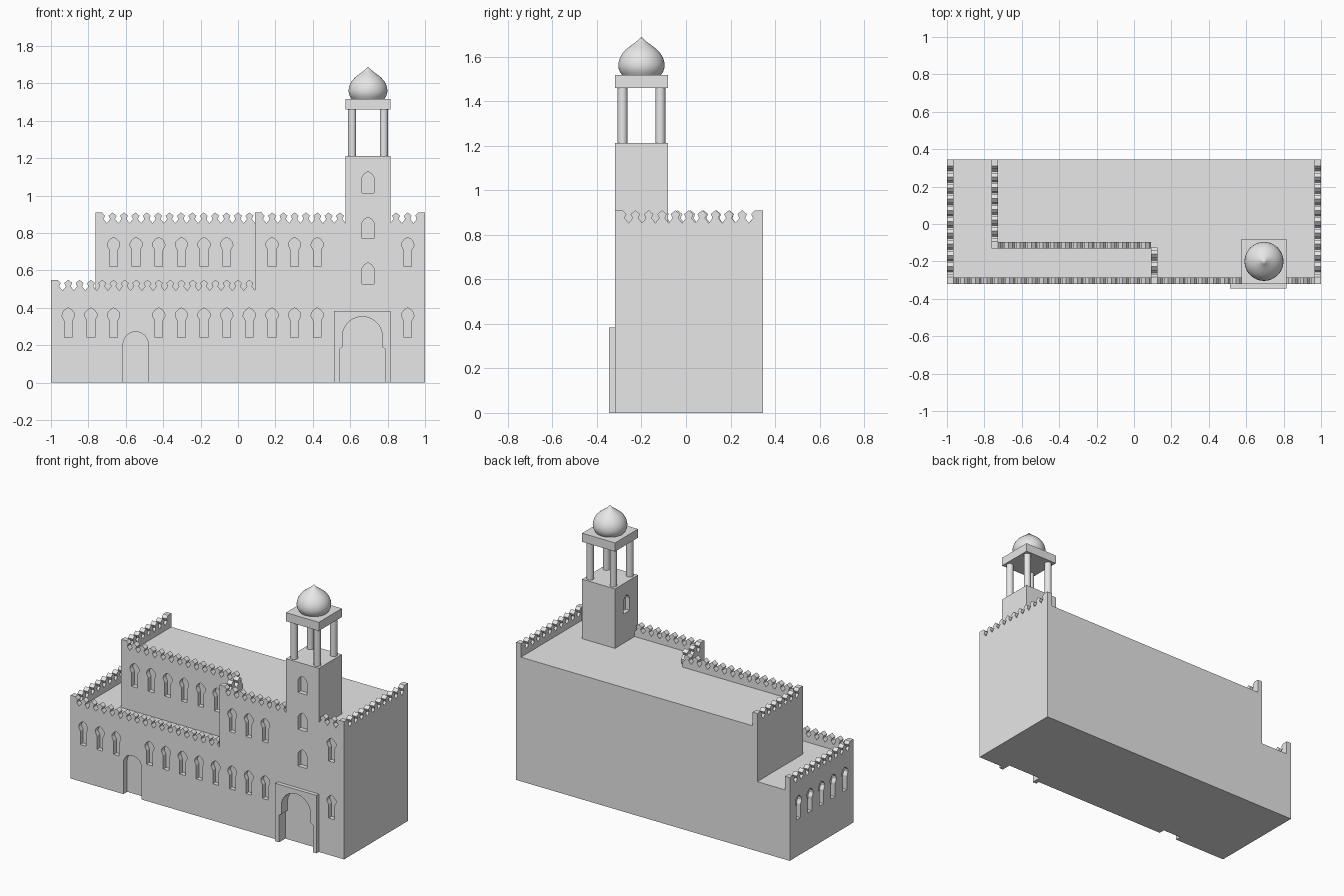
import bpy, bmesh, math
from mathutils import Vector

if "Cube" in bpy.data.objects:
    bpy.data.objects.remove(bpy.data.objects["Cube"])

stone = bpy.data.materials.new("pale_stone")
stone.diffuse_color = (0.8, 0.8, 0.8, 1)
stone.use_nodes = True
stone.node_tree.nodes["Principled BSDF"].inputs["Base Color"].default_value = stone.diffuse_color

FRONT, BACK, MID = -0.32, 0.345, -0.13   # wall planes in y
STEP = 0.0605                            # merlon spacing, windows use twice this
LOW, HIGH = 0.46, 0.82                   # roof levels
TX, TY = 0.695, -0.2                     # tower centre


def finish(bm, name):
    bmesh.ops.recalc_face_normals(bm, faces=bm.faces)
    me = bpy.data.meshes.new(name)
    bm.to_mesh(me)
    bm.free()
    me.materials.append(stone)
    ob = bpy.data.objects.new(name, me)
    bpy.context.collection.objects.link(ob)
    return ob


def add_prism(bm, pts, offset):
    f = bm.faces.new([bm.verts.new(p) for p in pts])
    r = bmesh.ops.extrude_face_region(bm, geom=[f], use_keep_orig=True)
    vs = [v for v in r["geom"] if isinstance(v, bmesh.types.BMVert)]
    bmesh.ops.translate(bm, verts=vs, vec=Vector(offset))


def prism(name, pts, offset):
    bm = bmesh.new()
    add_prism(bm, pts, offset)
    return finish(bm, name)


def box(name, x0, x1, y0, y1, z0, z1):
    return prism(name, [(x0, y0, z0), (x1, y0, z0), (x1, y1, z0), (x0, y1, z0)], (0, 0, z1 - z0))


def lathe(name, profile, x, y, n):
    bm = bmesh.new()
    vs = [bm.verts.new((r, 0, z)) for r, z in profile]
    es = [bm.edges.new(p) for p in zip(vs, vs[1:])]
    bmesh.ops.spin(bm, geom=vs + es, cent=(0, 0, 0), axis=(0, 0, 1), angle=2 * math.pi, steps=n)
    bmesh.ops.remove_doubles(bm, verts=bm.verts, dist=1e-5)
    bmesh.ops.translate(bm, verts=bm.verts, vec=(x, y, 0))
    ob = finish(bm, name)
    bpy.ops.object.select_all(action='DESELECT')
    ob.select_set(True)
    bpy.context.view_layer.objects.active = ob
    bpy.ops.object.shade_smooth_by_angle(angle=math.radians(40))
    return ob


def mirrored(half):
    """Right half outline from bottom to top, completed on the left."""
    return half + [(-u, z) for u, z in reversed(half) if u > 1e-6]


def arch(w, spring, rise, bottom=0.0, n=10):
    arc = [(w * math.cos(t), spring + rise * math.sin(t))
           for t in (math.pi / 2 * i / n for i in range(n))]
    return [(w, bottom)] + arc + [(0, spring + rise)]


# main masses
low_block = box("lower_storey", -1, 1, FRONT, BACK, 0, LOW)
high_block = prism("upper_storey", [(x, y, LOW) for x, y in (
    (-0.763, MID), (0.09, MID), (0.09, FRONT), (1, FRONT), (1, BACK), (-0.763, BACK))],
    (0, 0, HIGH - LOW))
tower = box("tower_shaft", TX - 0.12, TX + 0.12, TY - 0.12, TY + 0.12, HIGH, 1.213)
portal = box("portal_frame", 0.513, 0.815, -0.345, FRONT, 0, 0.383)

# openings, cut as recesses
keyhole = mirrored([(0.021, 0), (0.021, 0.09), (0.033, 0.113), (0.031, 0.13),
                    (0.018, 0.146), (0, 0.157)])
tower_win = mirrored([(0.033, 0), (0.033, 0.075), (0.03, 0.09), (0.018, 0.104), (0, 0.115)])
door = mirrored(arch(0.067, 0.205, 0.067, -0.02))
gate = mirrored([(0.123, -0.02), (0.123, 0.18), (0.107, 0.19)] + arch(0.107, 0.246, 0.107, 0.21))
cut = bmesh.new()


def cut_front(shape, x, z, wall, depth, out=0.02):
    add_prism(cut, [(x + u, wall - out, z + w) for u, w in shape], (0, depth + out, 0))


def cut_left(shape, y, z, wall, depth=0.03):
    add_prism(cut, [(wall - 0.02, y + u, z + w) for u, w in shape], (depth + 0.02, 0, 0))


for k in range(16):
    x = -0.9075 + 2 * STEP * k
    if k not in (3, 12, 13, 14):
        cut_front(keyhole, x, 0.243, FRONT, 0.03)
    if 2 <= k <= 7:
        cut_front(keyhole, x, 0.62, MID, 0.03)
    if k in (9, 10, 11, 15):
        cut_front(keyhole, x, 0.62, FRONT, 0.03)
for k in range(-2, 3):
    cut_left(keyhole, 0.0125 + 2 * STEP * k, 0.243, -1)
for z in (0.527, 0.77, 1.013):
    cut_front(tower_win, TX, z, FRONT, 0.03)
cut_left(tower_win, TY, 1.013, TX - 0.12)
cut_front(door, -0.547, 0, FRONT, 0.04)
cut_front(gate, 0.665, 0, FRONT, 0.04, 0.05)
cutter = finish(cut, "opening_cutter")
cutter.hide_render = True
for ob in (low_block, high_block, tower, portal):
    m = ob.modifiers.new("openings", 'BOOLEAN')
    m.operation, m.solver, m.object = 'DIFFERENCE', 'EXACT', cutter
    bpy.context.view_layer.objects.active = ob
    bpy.ops.object.modifier_apply(modifier=m.name)
bpy.data.objects.remove(cutter)


# battlements: a wall with pointed merlons and optional solid end posts
def parapet(name, axis, a, b, fixed, thick, roof, post_a=True, post_b=True):
    first = a + (0.0925 if post_a else STEP / 2)
    last = b - (0.0925 if post_b else STEP / 2)
    n = max(1, round((last - first) / STEP))
    step = (last - first) / n
    pts = [(a, 0)]
    if post_a:
        pts += [(a, 0.09), (a + 0.036, 0.09), (a + 0.052, 0.073), (a + 0.044, 0.055)]
    for i in range(n + 1):
        c = first + i * step
        pts += [(c - step / 2, 0.033), (c - 0.013, 0.055), (c - 0.021, 0.073), (c, 0.09),
                (c + 0.021, 0.073), (c + 0.013, 0.055)]
    pts.append((last + step / 2, 0.033))
    if post_b:
        pts += [(b - 0.044, 0.055), (b - 0.052, 0.073), (b - 0.036, 0.09), (b, 0.09)]
    pts.append((b, 0))
    if axis == 'x':
        prism(name, [(u, fixed, roof + z) for u, z in pts], (0, thick, 0))
    else:
        prism(name, [(fixed, u, roof + z) for u, z in pts], (thick, 0, 0))


T = 0.035
parapet("low_front_parapet", 'x', -1, 0.091, FRONT, T, LOW, True, False)
parapet("low_left_parapet", 'y', FRONT, BACK, -1, T, LOW)
parapet("mid_front_parapet", 'x', -0.763, 0.091, MID, T, HIGH, True, False)
parapet("mid_left_parapet", 'y', MID, BACK, -0.763, T, HIGH)
parapet("step_parapet", 'y', FRONT, MID, 0.09, T, HIGH, True, False)
parapet("high_front_parapet", 'x', 0.09, 0.575, FRONT, T, HIGH, True, False)
parapet("corner_front_parapet", 'x', 0.815, 1, FRONT, T, HIGH, False, True)
parapet("high_right_parapet", 'y', FRONT, BACK, 1, -T, HIGH)

# open lantern with four columns, slab and onion dome
for sx in (-1, 1):
    for sy in (-1, 1):
        lathe("lantern_column", [(0, 1.213), (0.022, 1.213), (0.022, 1.46), (0, 1.46)],
              TX + sx * 0.085, TY + sy * 0.085, 24)
box("lantern_slab", TX - 0.12, TX + 0.12, TY - 0.12, TY + 0.12, 1.46, 1.517)
lathe("onion_dome", [(0, 1.517), (0.087, 1.517), (0.096, 1.53), (0.102, 1.545), (0.104, 1.56),
                     (0.102, 1.578), (0.096, 1.597), (0.085, 1.615), (0.07, 1.632),
                     (0.05, 1.648), (0.03, 1.662), (0.014, 1.675), (0, 1.69)], TX, TY, 48)
